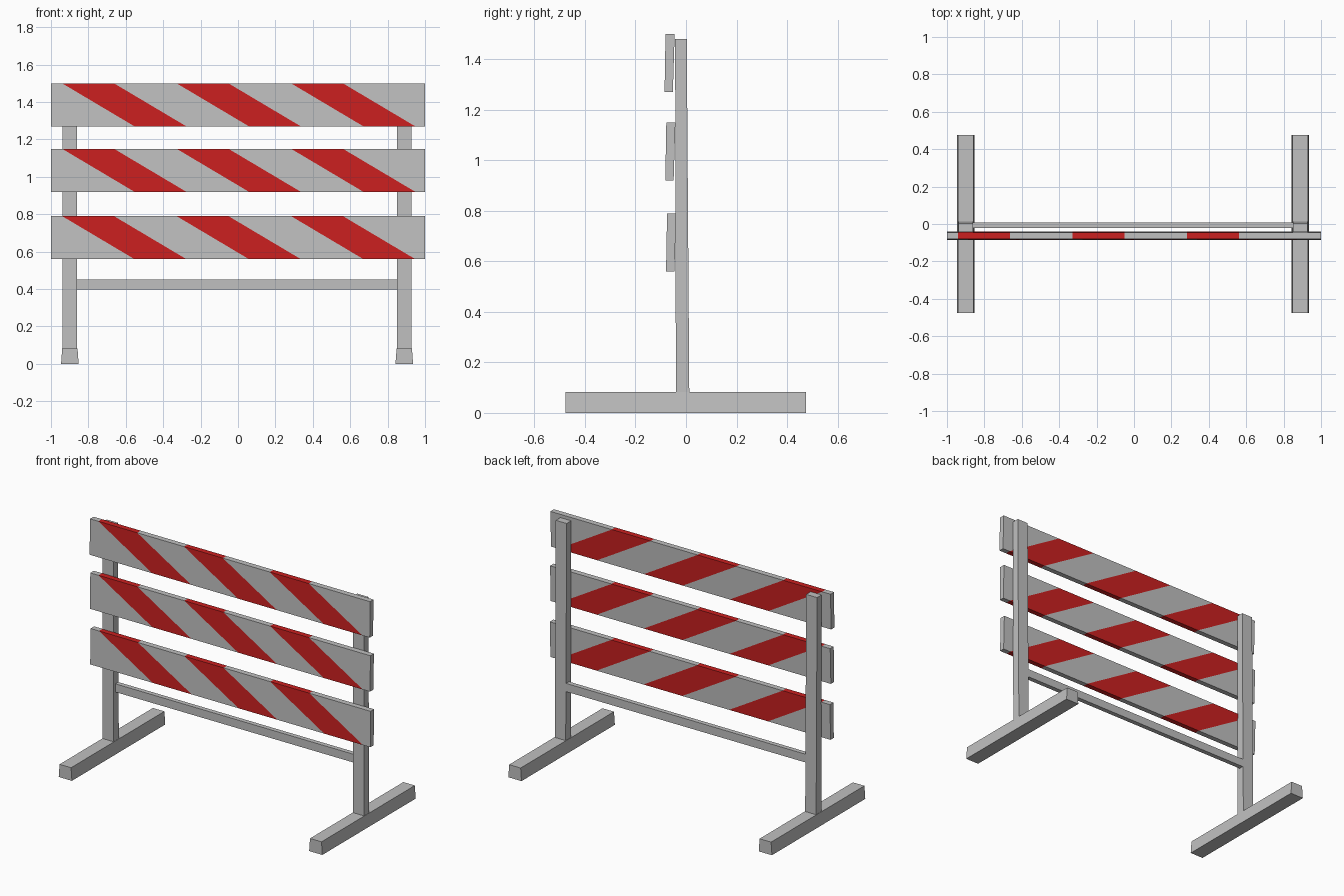
import bpy, bmesh

if "Cube" in bpy.data.objects:
    bpy.data.objects.remove(bpy.data.objects["Cube"])


def material(name, rgb):
    m = bpy.data.materials.new(name)
    m.diffuse_color = (*rgb, 1)
    m.use_nodes = True
    m.node_tree.nodes["Principled BSDF"].inputs["Base Color"].default_value = m.diffuse_color
    return m


GREY = material("light grey", (0.53, 0.53, 0.53))
RED = material("signal red", (0.60, 0.0145, 0.0145))


def finish(name, bm, mats):
    bmesh.ops.recalc_face_normals(bm, faces=bm.faces)
    me = bpy.data.meshes.new(name)
    bm.to_mesh(me)
    bm.free()
    for m in mats:
        me.materials.append(m)
    ob = bpy.data.objects.new(name, me)
    bpy.context.collection.objects.link(ob)
    return ob


def beam(name, low, high):
    """Six-sided beam between two rectangles (x0, x1, y0, y1, z)."""
    bm = bmesh.new()
    rings = []
    for x0, x1, y0, y1, z in (low, high):
        rings.append([bm.verts.new((x, y, z)) for x, y in
                      ((x0, y0), (x1, y0), (x1, y1), (x0, y1))])
    a, b = rings
    bm.faces.new(a)
    bm.faces.new(b)
    for i in range(4):
        j = (i + 1) % 4
        bm.faces.new((a[i], a[j], b[j], b[i]))
    return finish(name, bm, [GREY])


# Feet and upright posts
for side, x in (("left", -0.899), ("right", 0.889)):
    beam(side + "_foot", (x - 0.047, x + 0.047, -0.477, 0.475, 0.0),
         (x - 0.041, x + 0.041, -0.477, 0.475, 0.083))
    beam(side + "_post", (x - 0.039, x + 0.039, -0.04, 0.013, 0.08),
         (x - 0.039, x + 0.039, -0.043, 0.003, 1.48))

# Lower cross rail
beam("cross_rail", (-0.865, 0.855, -0.022, 0.008, 0.397),
     (-0.865, 0.855, -0.022, 0.008, 0.45))

# Striped boards: slanted cuts go right through each board
top_cuts = [-1.0]
bottom_cuts = [-1.0]
for i in range(3):
    start = -0.94 + 0.612 * i
    for x in (start, start + 0.277):
        top_cuts.append(x)
        bottom_cuts.append(x + 0.387)
top_cuts.append(1.0)
bottom_cuts.append(1.0)

for name, z0, z1, shift in (("lower_board", 0.56, 0.79, 0.006),
                            ("middle_board", 0.92, 1.15, 0.003),
                            ("upper_board", 1.27, 1.50, 0.0)):
    bm = bmesh.new()
    sections = []
    for xb, xt in zip(bottom_cuts, top_cuts):
        sections.append([bm.verts.new(p) for p in (
            (xb, -0.085 + shift, z0), (xb, -0.052 + shift, z0),
            (xt, -0.045 + shift, z1), (xt, -0.081 + shift, z1))])
    for k in range(len(sections) - 1):
        a, b = sections[k], sections[k + 1]
        for i in range(4):
            j = (i + 1) % 4
            f = bm.faces.new((a[i], a[j], b[j], b[i]))
            f.material_index = k % 2
    bm.faces.new(sections[0])
    bm.faces.new(sections[-1])
    finish(name, bm, [GREY, RED])
